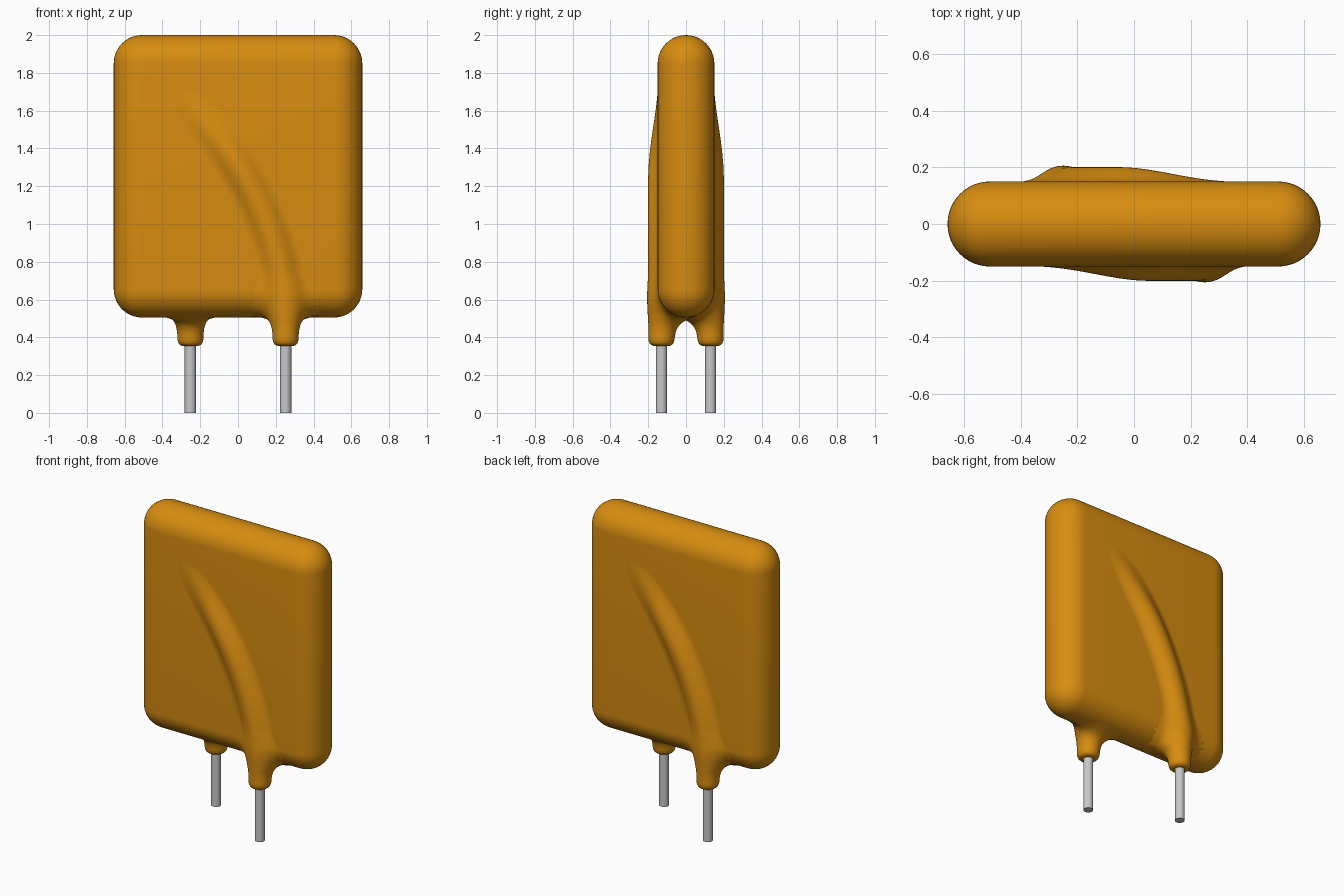
import bpy, bmesh, math
from mathutils import Vector

cube = bpy.data.objects.get("Cube")
if cube:
    bpy.data.objects.remove(cube, do_unlink=True)


def material(name, color, rough):
    m = bpy.data.materials.new(name)
    m.use_nodes = True
    m.diffuse_color = color
    bsdf = m.node_tree.nodes["Principled BSDF"]
    bsdf.inputs["Base Color"].default_value = color
    bsdf.inputs["Roughness"].default_value = rough
    return m


GOLD = material("amber_coating", (0.68, 0.265, 0.005, 1), 0.5)
GREY = material("tinned_wire", (0.58, 0.58, 0.58, 1), 0.4)


def finish(name, bm, mat, angle=40):
    bmesh.ops.recalc_face_normals(bm, faces=bm.faces)
    me = bpy.data.meshes.new(name)
    bm.to_mesh(me)
    bm.free()
    ob = bpy.data.objects.new(name, me)
    bpy.context.collection.objects.link(ob)
    me.materials.append(mat)
    bpy.ops.object.select_all(action='DESELECT')
    ob.select_set(True)
    bpy.context.view_layer.objects.active = ob
    bpy.ops.object.shade_smooth_by_angle(angle=math.radians(angle))
    return ob


# Main dimensions
HALF_X, ROUND, BOTTOM, TOP = 0.658, 0.15, 0.505, 2.0
MID_Z, HALF_Z = (BOTTOM + TOP) / 2, (TOP - BOTTOM) / 2
LEAD_X, LEAD_Y, WIRE_R, COAT_R = 0.252, -0.13, 0.03, 0.07
COLLAR_Z, TIP_Z = 0.355, 1.78

# Body: slab with fully rounded edges
bm = bmesh.new()
bmesh.ops.create_cube(bm, size=2)
for v in bm.verts:
    v.co = Vector((v.co.x * HALF_X, v.co.y * ROUND, MID_Z + v.co.z * HALF_Z))
bmesh.ops.bevel(bm, geom=bm.edges[:], offset=ROUND - 0.0002, segments=12,
                profile=0.5, affect='EDGES', clamp_overlap=True)
bmesh.ops.remove_doubles(bm, verts=bm.verts, dist=0.0008)
finish("body", bm, GOLD, 60)


# Coated wire: distance fields of the slab and the buried lead, softly blended
def slab_distance(x, y, z):
    qx = max(abs(x) - HALF_X + ROUND, 0)
    qz = max(abs(z - MID_Z) - HALF_Z + ROUND, 0)
    return math.sqrt(qx * qx + y * y + qz * qz) - ROUND


def lead_path(z):
    t = max(z - 0.55, 0)
    x = LEAD_X - 0.412 * t ** 1.8
    slope = 0.412 * 1.8 * t ** 0.8
    y = LEAD_Y + 0.062 * (max(z - 1.22, 0) / 0.38) ** 2
    return x, y, 1 / math.sqrt(1 + slope * slope)


def coating(x, y, z):
    cx, cy, lean = lead_path(z)
    a = slab_distance(x, y, z)
    b = math.hypot((x - cx) * lean, y - cy) - COAT_R
    k = 0.14 - 0.07 * min(max((z - 0.5) / 0.25, 0), 1)
    h = max(k - abs(a - b), 0) / k
    return min(a, b) - h * h * k / 4 + 0.001


def reach(x, y, z, dx, dy, limit=0.22, step=0.01):
    """Length of a horizontal ray until it leaves the coating."""
    r = 0.0
    while r < limit and coating(x + dx * (r + step), y + dy * (r + step), z) < 0:
        r += step
    if r >= limit:
        return limit
    lo, hi = r, r + step
    for _ in range(9):
        m = (lo + hi) / 2
        if coating(x + dx * m, y + dy * m, z) < 0:
            lo = m
        else:
            hi = m
    return lo


SIDES = 72
# (height, inset factor): rounded lower lip, then fine rings up the ridge
rings = [(COLLAR_Z, 0.62), (COLLAR_Z + 0.004, 0.78), (COLLAR_Z + 0.012, 0.9),
         (COLLAR_Z + 0.024, 0.97)]
rings += [(COLLAR_Z + 0.038 + 0.0085 * i, 1) for i in range(32)]
z = rings[-1][0]
rings += [(z + (TIP_Z - z) * (i + 1) / 50, 1) for i in range(50)]

bm = bmesh.new()
loops = []
for z, inset in rings:
    cx, cy, _ = lead_path(z)
    cy0 = -0.085
    loop = []
    for i in range(SIDES):
        a = 2 * math.pi * i / SIDES
        dx, dy = math.cos(a), math.sin(a)
        r = reach(cx, cy0, z, dx, dy)
        px, py = cx + dx * r, cy0 + dy * r
        # lip shrinks about the wire axis
        loop.append(bm.verts.new((cx + (px - cx) * inset, cy + (py - cy) * inset, z)))
    loops.append(loop)
for lower, upper in zip(loops, loops[1:]):
    for i in range(SIDES):
        j = (i + 1) % SIDES
        bm.faces.new((lower[i], lower[j], upper[j], upper[i]))
bm.faces.new(loops[0])
bm.faces.new(loops[-1])
front_coat = finish("front_lead_coating", bm, GOLD, 70)

# Bare wire
bm = bmesh.new()
bmesh.ops.create_cone(bm, cap_ends=True, segments=32, radius1=WIRE_R,
                      radius2=WIRE_R, depth=0.42)
bmesh.ops.translate(bm, verts=bm.verts, vec=(LEAD_X, LEAD_Y, 0.21))
front_wire = finish("front_wire", bm, GREY)

# Back lead: the same parts turned half way round
for ob, name in ((front_coat, "back_lead_coating"), (front_wire, "back_wire")):
    twin = ob.copy()
    twin.name = name
    twin.rotation_euler.z = math.pi
    bpy.context.collection.objects.link(twin)
